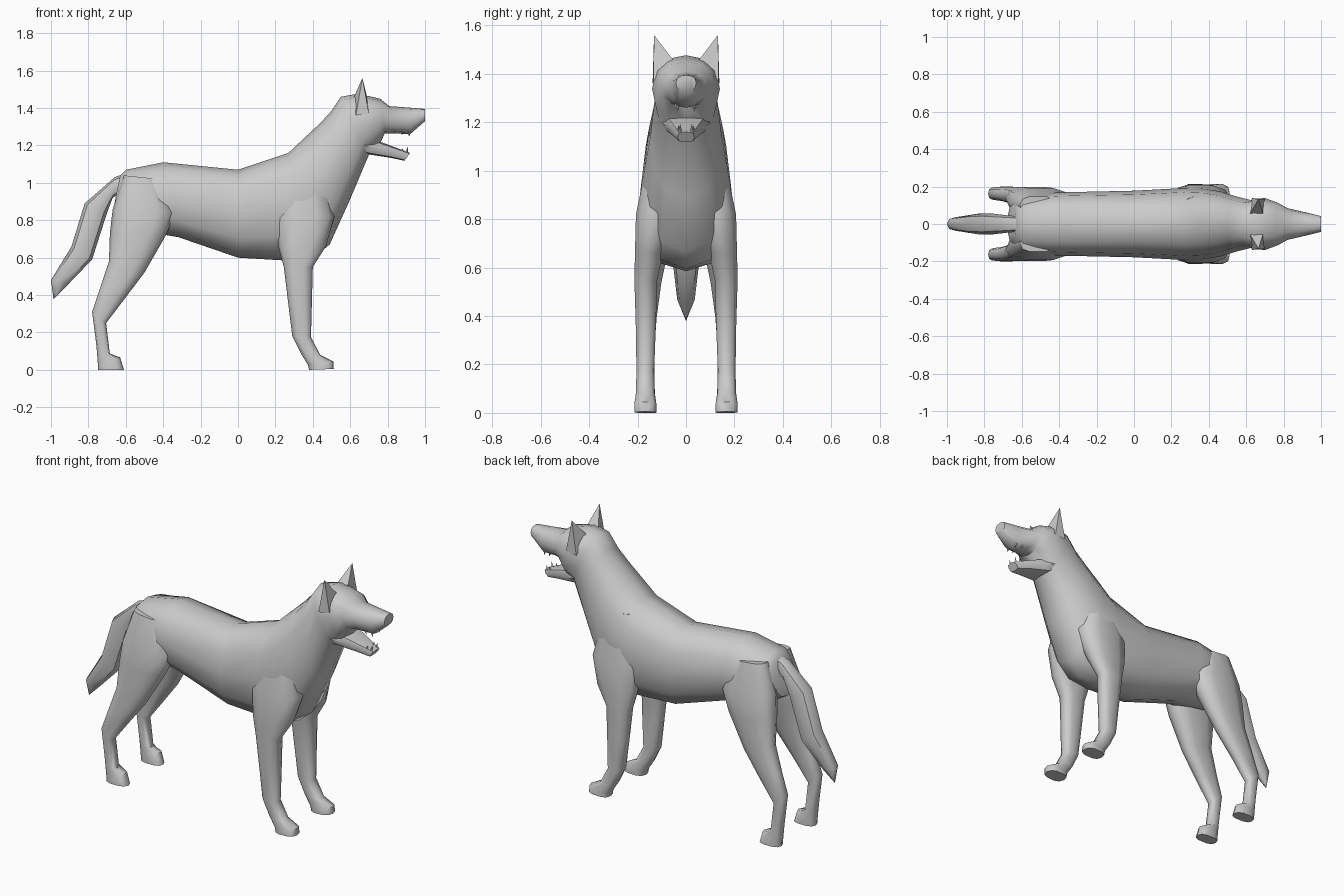
import bpy, bmesh, math
from mathutils import Vector


def finish(name, bm, mirror=False, angle=50):
    bmesh.ops.remove_doubles(bm, verts=bm.verts, dist=0.0005)
    bmesh.ops.recalc_face_normals(bm, faces=bm.faces)
    me = bpy.data.meshes.new(name)
    bm.to_mesh(me)
    bm.free()
    ob = bpy.data.objects.new(name, me)
    bpy.context.collection.objects.link(ob)
    bpy.ops.object.select_all(action='DESELECT')
    ob.select_set(True)
    bpy.context.view_layer.objects.active = ob
    bpy.ops.object.shade_smooth_by_angle(angle=math.radians(angle))
    if mirror:
        mod = ob.modifiers.new("mirror", 'MIRROR')
        mod.use_axis = (False, True, False)
    return ob


def loft(name, rings, sides=10, power=0.85, mirror=False, angle=50):
    """Each ring: xa, za, xb, zb (opposite profile edges), half width, y centre."""
    bm = bmesh.new()
    loops = []
    for xa, za, xb, zb, w, yc in rings:
        a, b = Vector((xa, yc, za)), Vector((xb, yc, zb))
        mid, half = (a + b) / 2, (a - b) / 2
        loop = []
        for i in range(sides):
            t = 2 * math.pi * i / sides
            c, s = math.cos(t), math.sin(t)
            c = math.copysign(abs(c) ** power, c)
            s = math.copysign(abs(s) ** power, s) if abs(s) > 1e-6 else 0
            loop.append(bm.verts.new(mid + half * c + Vector((0, w * s, 0))))
        loops.append(loop)
    for p, q in zip(loops, loops[1:]):
        for i in range(sides):
            j = (i + 1) % sides
            bm.faces.new((p[i], p[j], q[j], q[i]))
    bm.faces.new(loops[0])
    bm.faces.new(loops[-1])
    return finish(name, bm, mirror, angle)


def spike(name, base, tip):
    bm = bmesh.new()
    vs = [bm.verts.new(p) for p in base]
    t = bm.verts.new(tip)
    bm.faces.new(vs)
    for i in range(len(vs)):
        bm.faces.new((vs[i], vs[(i + 1) % len(vs)], t))
    return finish(name, bm, True, 30)


# Torso, neck, skull and upper muzzle as one skin
loft("body", [
    (-0.63, 1.04, -0.675, 0.82, 0.10, 0),
    (-0.60, 1.07, -0.56, 0.75, 0.16, 0),
    (-0.40, 1.11, -0.32, 0.71, 0.17, 0),
    (0.00, 1.07, 0.00, 0.60, 0.178, 0),
    (0.27, 1.16, 0.25, 0.585, 0.192, 0),
    (0.36, 1.245, 0.40, 0.595, 0.188, 0),
    (0.44, 1.32, 0.49, 0.67, 0.173, 0),
    (0.50, 1.385, 0.59, 0.89, 0.148, 0),
    (0.55, 1.46, 0.70, 1.15, 0.128, 0),
    (0.64, 1.477, 0.755, 1.20, 0.14, 0),
    (0.76, 1.45, 0.785, 1.265, 0.112, 0),
    (0.81, 1.41, 0.83, 1.265, 0.085, 0),
    (0.92, 1.402, 0.92, 1.26, 0.062, 0),
    (1.00, 1.395, 1.00, 1.33, 0.042, 0),
], sides=12)

# Open lower jaw
loft("lower_jaw", [
    (0.69, 1.24, 0.66, 1.16, 0.10, 0),
    (0.76, 1.22, 0.71, 1.15, 0.085, 0),
    (0.84, 1.19, 0.81, 1.135, 0.06, 0),
    (0.92, 1.16, 0.89, 1.118, 0.035, 0),
], sides=8, power=0.6)

# Legs
loft("front_leg", [
    (0.45, 1.10, 0.27, 1.10, 0.05, 0.10),
    (0.515, 0.82, 0.20, 0.82, 0.088, 0.122),
    (0.47, 0.66, 0.215, 0.66, 0.060, 0.153),
    (0.40, 0.55, 0.245, 0.55, 0.049, 0.166),
    (0.395, 0.36, 0.268, 0.36, 0.043, 0.166),
    (0.39, 0.175, 0.29, 0.18, 0.038, 0.168),
    (0.44, 0.08, 0.335, 0.09, 0.040, 0.168),
    (0.51, 0.045, 0.375, 0.025, 0.047, 0.168),
    (0.512, 0.005, 0.38, 0.0, 0.047, 0.168),
], power=0.75, mirror=True)

loft("hind_leg", [
    (-0.42, 1.02, -0.61, 1.04, 0.05, 0.10),
    (-0.335, 0.84, -0.67, 0.86, 0.084, 0.112),
    (-0.385, 0.72, -0.685, 0.73, 0.070, 0.13),
    (-0.50, 0.52, -0.69, 0.58, 0.050, 0.15),
    (-0.61, 0.375, -0.74, 0.43, 0.040, 0.16),
    (-0.705, 0.25, -0.78, 0.31, 0.034, 0.163),
    (-0.685, 0.085, -0.757, 0.13, 0.034, 0.163),
    (-0.63, 0.067, -0.75, 0.04, 0.038, 0.163),
    (-0.61, 0.0, -0.748, 0.0, 0.039, 0.163),
], power=0.75, mirror=True)

# Drooping tail
loft("tail", [
    (-0.58, 1.06, -0.62, 0.95, 0.04, 0),
    (-0.66, 1.03, -0.67, 0.92, 0.045, 0),
    (-0.82, 0.89, -0.70, 0.84, 0.056, 0),
    (-0.89, 0.66, -0.78, 0.59, 0.055, 0),
    (-1.00, 0.48, -0.91, 0.455, 0.036, 0),
    (-0.987, 0.382, -0.985, 0.38, 0.001, 0),
], sides=8)

# Pointed ears
spike("ear", [(0.62, 0.055, 1.46), (0.69, 0.055, 1.46),
              (0.70, 0.135, 1.37), (0.63, 0.138, 1.36)], (0.665, 0.132, 1.56))


# Fangs
def fang(x, y, z, dz):
    r = 0.009
    base = [(x + r * math.cos(a), y + r * math.sin(a), z)
            for a in (0, math.pi / 2, math.pi, 3 * math.pi / 2)]
    spike("fang", base, (x + 0.008, y, z + dz))


for x, y, z, dz in [(0.91, 0.034, 1.275, -0.03), (0.87, 0.04, 1.275, -0.02),
                    (0.90, 0.024, 1.155, 0.038), (0.875, 0.03, 1.165, 0.022)]:
    fang(x, y, z, dz)
